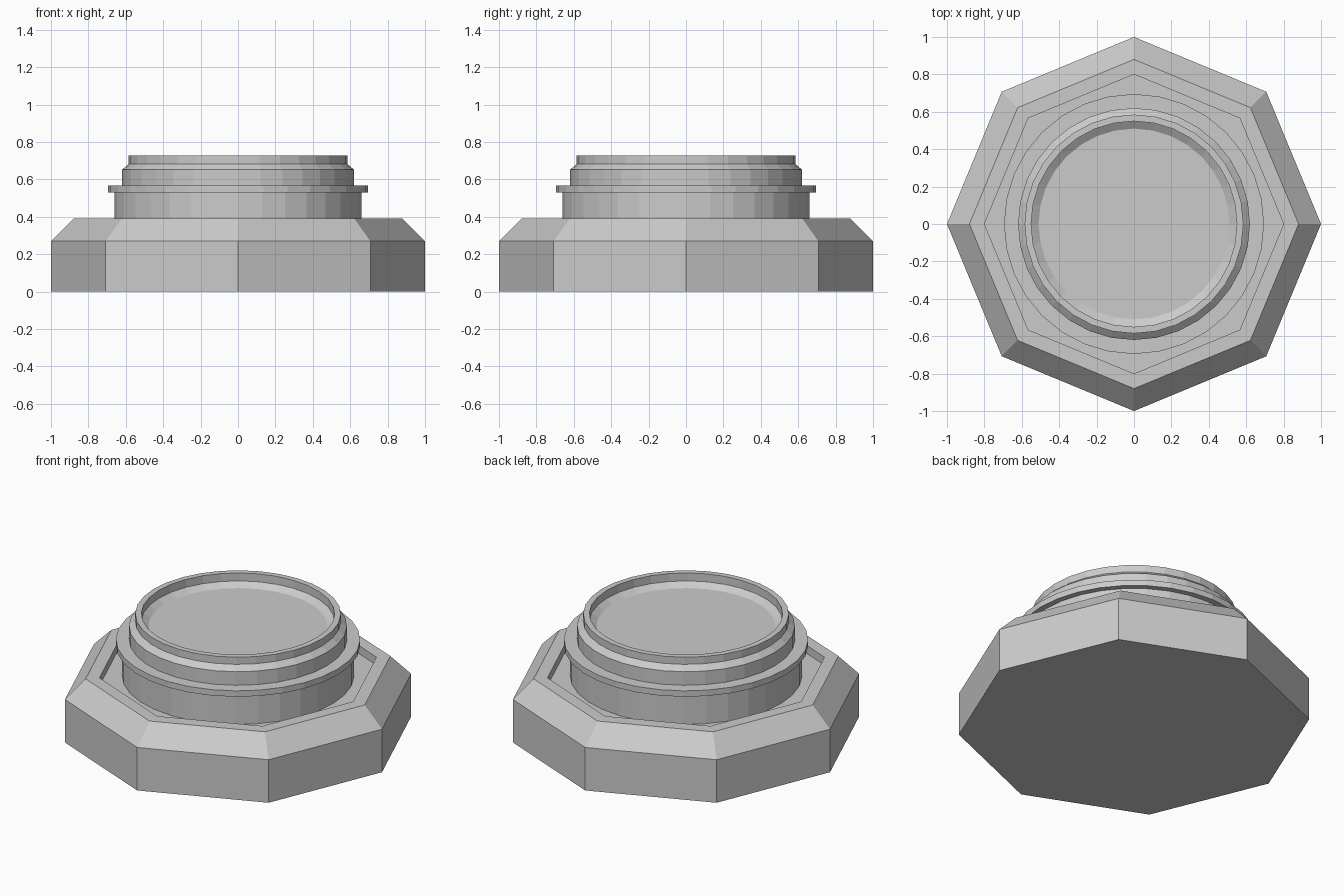
import bpy, bmesh
from math import cos, sin, tau

if "Cube" in bpy.data.objects:
    bpy.data.objects.remove(bpy.data.objects["Cube"])


def lathe(name, profile, sides):
    """Spin a (radius, z) profile about z and cap both ends."""
    bm = bmesh.new()
    rings = [[bm.verts.new((r * cos(tau * i / sides), r * sin(tau * i / sides), z))
              for i in range(sides)] for r, z in profile]
    for a, b in zip(rings, rings[1:]):
        for i in range(sides):
            j = (i + 1) % sides
            bm.faces.new((a[i], a[j], b[j], b[i]))
    bm.faces.new(rings[0][::-1])
    bm.faces.new(rings[-1])
    mesh = bpy.data.meshes.new(name)
    bm.to_mesh(mesh)
    bm.free()
    obj = bpy.data.objects.new(name, mesh)
    bpy.context.collection.objects.link(obj)
    return obj


# Octagonal base with chamfered shoulder and a shallow recess on top
RECESS = 0.34
lathe("octagonal_base", [(1, 0), (1, 0.27), (0.88, 0.39), (0.80, 0.39),
                         (0.80, RECESS)], 8)

# Round neck: collar, thin flange, stepped ring, lip and dished top
lathe("round_neck", [(0.66, RECESS), (0.66, 0.53), (0.695, 0.53), (0.695, 0.567),
                     (0.62, 0.567), (0.62, 0.652), (0.585, 0.682), (0.585, 0.727),
                     (0.55, 0.727), (0.55, 0.677), (0.51, 0.65)], 32)
